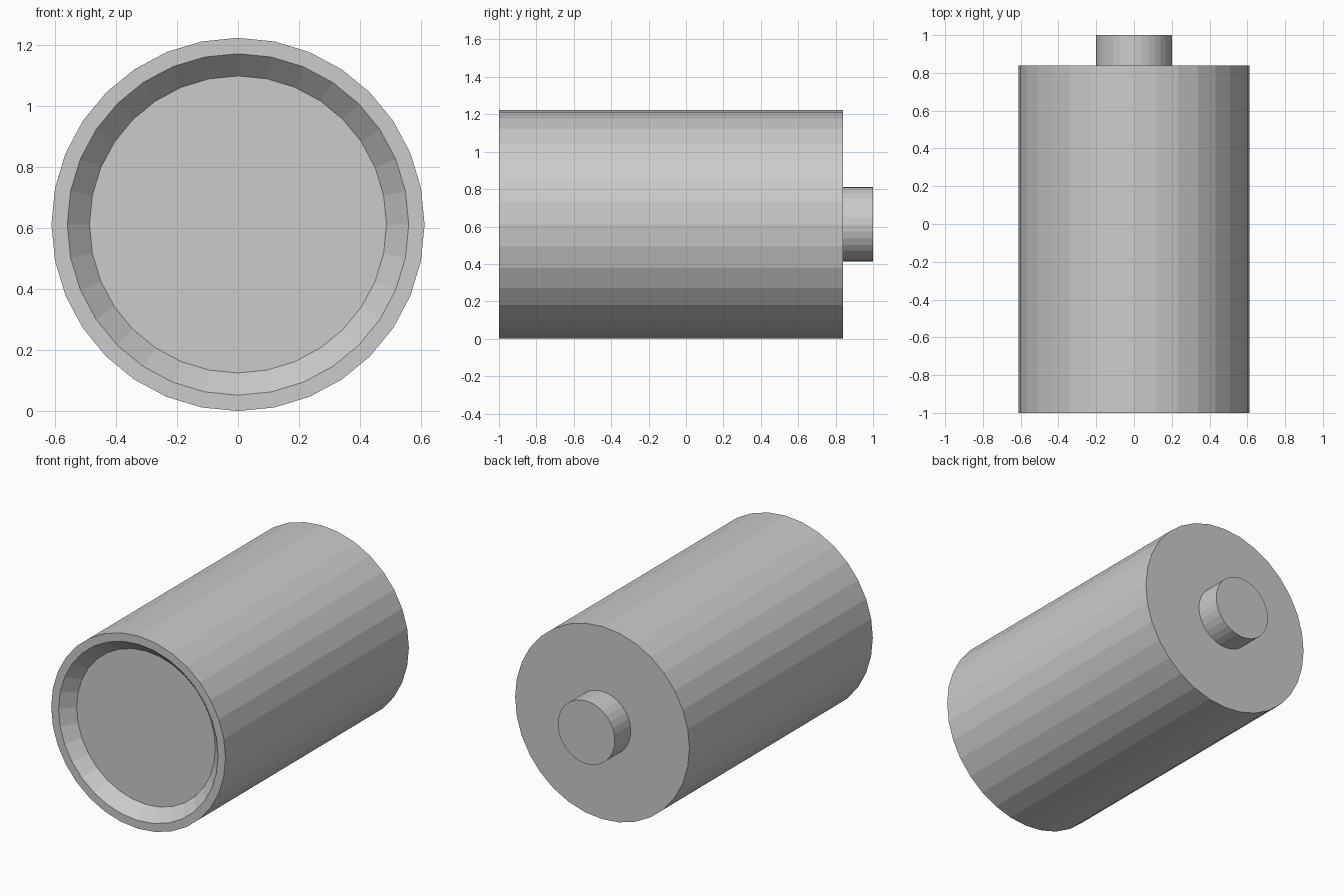
import bpy, bmesh
from math import sin, cos, pi

if "Cube" in bpy.data.objects:
    bpy.data.objects.remove(bpy.data.objects["Cube"])

SIDES = 32
CENTRE_Z = 0.612


def lathe(name, profile):
    """Closed flat-shaded solid around the y axis from (radius, y) points."""
    bm = bmesh.new()
    rings = []
    for r, y in profile:
        rings.append([bm.verts.new((r * cos(2 * pi * i / SIDES), y,
                                    r * sin(2 * pi * i / SIDES)))
                      for i in range(SIDES)])
    for a, b in zip(rings, rings[1:]):
        for i in range(SIDES):
            j = (i + 1) % SIDES
            bm.faces.new((a[i], a[j], b[j], b[i]))
    bm.faces.new(rings[0])
    bm.faces.new(rings[-1])
    bmesh.ops.recalc_face_normals(bm, faces=bm.faces[:])
    mesh = bpy.data.meshes.new(name)
    bm.to_mesh(mesh)
    bm.free()
    obj = bpy.data.objects.new(name, mesh)
    obj.location.z = CENTRE_Z
    bpy.context.collection.objects.link(obj)
    return obj


# Casing: recessed front disc, sloped wall, flat rim, outer wall, back end
lathe("battery_casing", [(0.487, -0.923), (0.56, -1.0), (0.612, -1.0), (0.612, 0.84)])

# Raised contact on the back, sunk slightly into the casing
lathe("battery_terminal", [(0.2, 0.83), (0.2, 1.0)])
